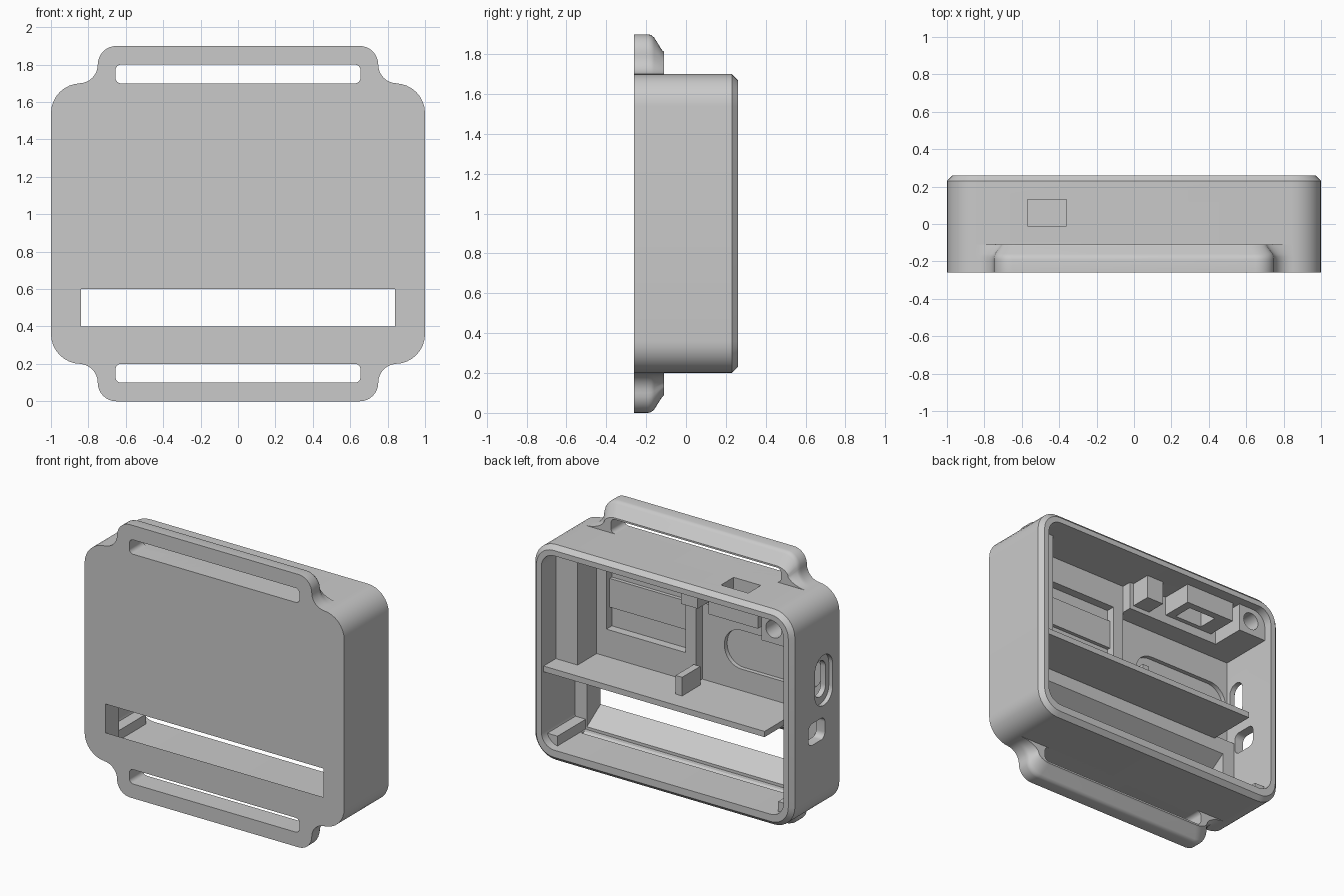
import bpy, bmesh
from math import cos, sin, radians

old = bpy.data.objects.get("Cube")
if old:
    bpy.data.objects.remove(old, do_unlink=True)

grey = bpy.data.materials.new("plain grey")
grey.use_nodes = True
colour = (0.59, 0.59, 0.59, 1)
grey.diffuse_color = colour
grey.node_tree.nodes["Principled BSDF"].inputs["Base Color"].default_value = colour


def loft(name, rings):
    """Closed solid through rings of 3D points."""
    bm = bmesh.new()
    loops = [[bm.verts.new(p) for p in ring] for ring in rings]
    n = len(loops[0])
    for a, b in zip(loops, loops[1:]):
        for i in range(n):
            bm.faces.new((a[i], a[(i + 1) % n], b[(i + 1) % n], b[i]))
    bm.faces.new(loops[0])
    bm.faces.new(loops[-1])
    bmesh.ops.recalc_face_normals(bm, faces=bm.faces)
    mesh = bpy.data.meshes.new(name)
    bm.to_mesh(mesh)
    bm.free()
    obj = bpy.data.objects.new(name, mesh)
    mesh.materials.append(grey)
    bpy.context.collection.objects.link(obj)
    return obj


def box(name, x, y, z):
    corners = [(x[0], z[0]), (x[1], z[0]), (x[1], z[1]), (x[0], z[1])]
    return loft(name, [[(u, d, v) for u, v in corners] for d in y])


def arc(cx, cz, r, start, end, steps=8):
    angles = [radians(start + (end - start) * i / steps) for i in range(steps + 1)]
    return [(cx + r * cos(a), cz + r * sin(a)) for a in angles]


def rounded(x, z, r):
    return (arc(x[1] - r, z[1] - r, r, 0, 90) + arc(x[0] + r, z[1] - r, r, 90, 180)
            + arc(x[0] + r, z[0] + r, r, 180, 270) + arc(x[1] - r, z[0] + r, r, 270, 360))


def slab(name, outline, y):
    return loft(name, [[(u, d, v) for u, v in outline] for d in y])


def side_slab(name, outline, x):
    return loft(name, [[(d, u, v) for u, v in outline] for d in x])


def cut(target, *cutters):
    bpy.context.view_layer.objects.active = target
    for cutter in cutters:
        mod = target.modifiers.new("cut", "BOOLEAN")
        mod.operation = "DIFFERENCE"
        mod.solver = "EXACT"
        mod.object = cutter
        bpy.ops.object.modifier_apply(modifier=mod.name)
        bpy.data.objects.remove(cutter, do_unlink=True)


def soften(obj):
    bpy.ops.object.select_all(action="DESELECT")
    obj.select_set(True)
    bpy.context.view_layer.objects.active = obj
    bpy.ops.object.shade_smooth_by_angle(angle=radians(30))


def shell_ring(y, inset, r):
    return [(u, y, v) for u, v in rounded((-1 + inset, 1 - inset), (0.2 + inset, 1.7 - inset), r)]


def window():
    """Window cutter that flares towards the inside."""
    return side_slab("window", [(-0.32, 0.44), (-0.05, 0.26), (-0.05, 0.74), (-0.32, 0.56)],
                     (-0.84, 0.84))


# Main shell with a chamfered back rim and an open cavity
case = loft("case_shell", [shell_ring(-0.26, 0, 0.16), shell_ring(0.23, 0, 0.16),
                           shell_ring(0.26, 0.03, 0.13)])
cavity_outline = rounded((-0.933, 0.933), (0.28, 1.633), 0.1)
cut(case, slab("cavity", cavity_outline, (-0.18, 0.4)), window(),
    box("top_port", (-0.57, -0.36), (-0.01, 0.13), (1.5, 1.9)),
    # long side port with a shallow outer recess, then the small side port
    side_slab("recess", rounded((-0.186, 0.01), (0.95, 1.3), 0.097), (-1.1, -0.97)),
    side_slab("long_port", rounded((-0.15, -0.025), (1.0, 1.25), 0.062), (-1.1, -0.8)),
    side_slab("small_port", rounded((-0.1, 0.08), (0.72, 0.87), 0.04), (-1.1, -0.8)),
    # shallow rounded recess inside the front wall
    slab("front_recess", rounded((-0.92, -0.17), (0.98, 1.25), 0.13), (-0.21, 0)))
soften(case)

# Strap loops, mirrored top and bottom
half = [(0.8, 1.69)] + arc(0.85, 1.8, 0.1, 270, 180) + arc(0.65, 1.8, 0.1, 0, 90)
outline = half + [(-u, v) for u, v in reversed(half)]


def taper(points, f):
    """Draw the outer edge in towards the case; the foot stays put."""
    result = []
    for u, v in points:
        rise = max(v - 1.7, 0)
        pull = min(rise * 10, 1) * (1 - f) * 0.12
        result.append((u * (1 - pull), 1.7 + rise * f if rise else v))
    return result


for name, flip in (("top_strap_loop", False), ("bottom_strap_loop", True)):
    def place(points, y):
        return [(u, y, 1.9 - v if flip else v) for u, v in points]
    layers = ((-0.26, 1), (-0.19, 1), (-0.175, 0.98), (-0.16, 0.92), (-0.12, 0.6), (-0.11, 0.56))
    loop = loft(name, [place(taper(outline, f), y) for y, f in layers])
    opening = rounded((-0.655, 0.655), (1.7, 1.8), 0.03)
    cut(loop, loft("opening", [place(opening, -0.4), place(opening, 0)]))
    soften(loop)

# Thick lower front wall around the window, and the dividing shelf above it
cut(box("lower_front_wall", (-0.94, 0.94), (-0.19, -0.11), (0.27, 0.81)), window())
box("shelf", (-0.77, 0.94), (-0.19, 0.235), (0.79, 0.83))
box("shelf_stop", (-0.04, 0.01), (-0.1, 0.1), (0.82, 0.96))

# Ribs in the two lower corners
for name, s in (("left_floor_rib", 1), ("right_floor_rib", -1)):
    box(name, sorted((s * 0.85, s * 0.94)), (-0.19, 0.2), (0.27, 0.35))

# Side pillar and pocketed pad in the upper compartment
box("side_pillar", (0.765, 0.94), (-0.19, 0.1), (0.82, 1.64))
pad = box("pocket_pad", (0, 0.77), (-0.19, -0.11), (0.82, 1.64))
cut(pad, box("pocket", (0.08, 0.69), (-0.17, 0), (1.02, 1.45)))
box("pocket_bar", (0.08, 0.69), (-0.18, -0.145), (1.16, 1.36))

# Upper step and the housing around the top port
box("upper_step", (-0.94, 0), (-0.19, -0.04), (1.44, 1.64))
housing = box("port_housing", (-0.68, -0.3), (-0.07, 0.18), (1.5, 1.66))
cut(housing, box("port_hole", (-0.57, -0.36), (-0.01, 0.13), (1.3, 1.8)))
box("small_block", (-0.16, -0.03), (-0.07, 0.1), (1.47, 1.64))

# Screw boss in the upper corner
boss = box("screw_boss", (-0.94, -0.72), (-0.07, 0.2), (1.44, 1.64))
cut(boss, slab("screw_hole", rounded((-0.875, -0.755), (1.48, 1.6), 0.0599), (0.05, 0.4)))
soften(boss)
